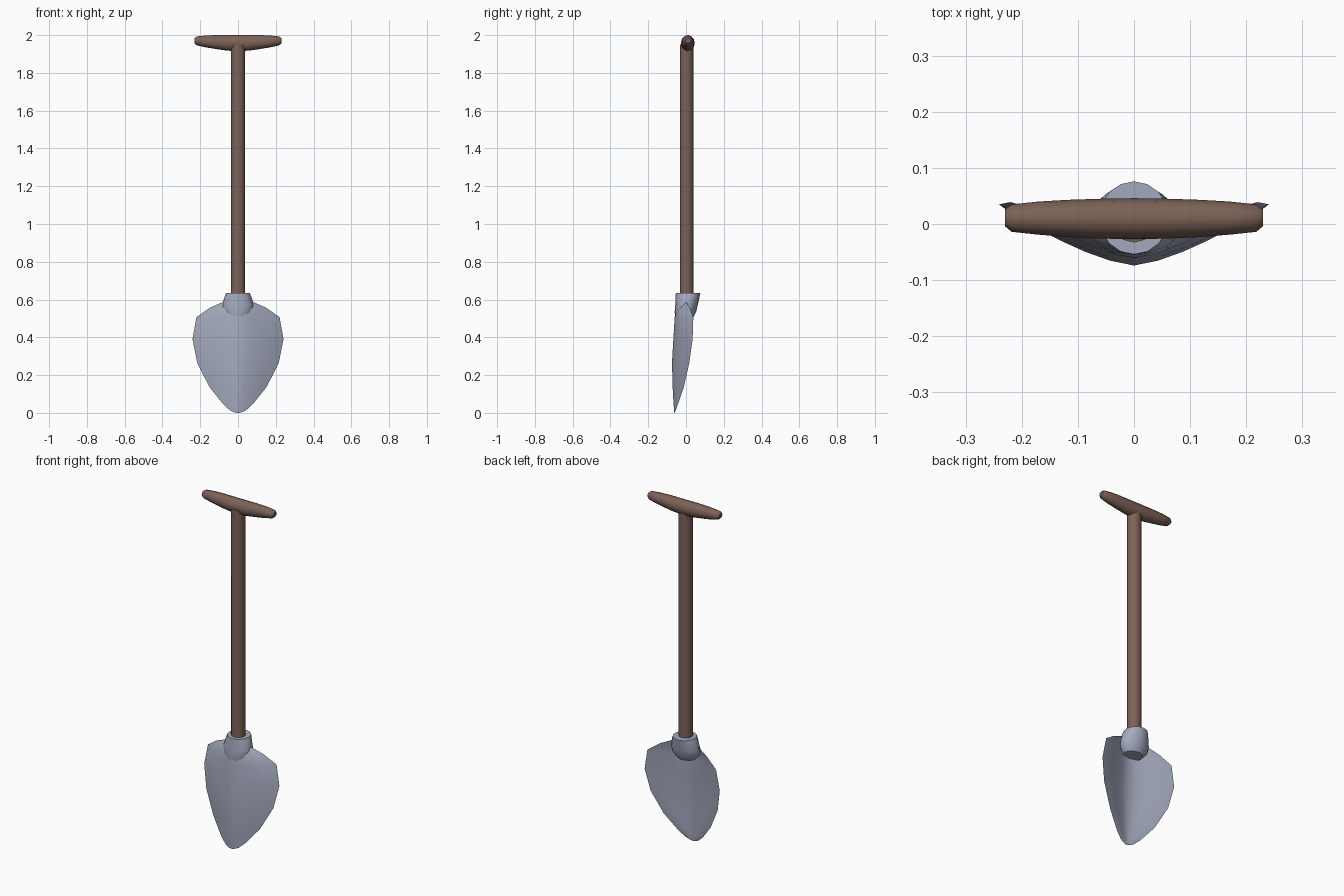
import bpy, bmesh, math

if "Cube" in bpy.data.objects:
    bpy.data.objects.remove(bpy.data.objects["Cube"])


def material(name, rgb):
    m = bpy.data.materials.new(name)
    m.diffuse_color = (*rgb, 1)
    m.use_nodes = True
    m.node_tree.nodes["Principled BSDF"].inputs["Base Color"].default_value = m.diffuse_color
    return m


WOOD = material("brown wood", (0.20, 0.122, 0.094))
STEEL = material("blue grey steel", (0.37, 0.40, 0.51))


def loft(name, rings, mat, angle=45):
    """Skin a list of equal-length point rings and cap both ends."""
    bm = bmesh.new()
    vs = [[bm.verts.new(p) for p in r] for r in rings]
    n = len(vs[0])
    for a, b in zip(vs, vs[1:]):
        for i in range(n):
            j = (i + 1) % n
            bm.faces.new((a[i], a[j], b[j], b[i]))
    bm.faces.new(vs[0][::-1])
    bm.faces.new(vs[-1])
    bmesh.ops.recalc_face_normals(bm, faces=bm.faces)
    me = bpy.data.meshes.new(name)
    bm.to_mesh(me)
    bm.free()
    me.materials.append(mat)
    ob = bpy.data.objects.new(name, me)
    bpy.context.collection.objects.link(ob)
    bpy.ops.object.select_all(action='DESELECT')
    ob.select_set(True)
    bpy.context.view_layer.objects.active = ob
    bpy.ops.object.shade_smooth_by_angle(angle=math.radians(angle))
    return ob


def ellipse(a0, a1, b0, b1, n=12):
    """Points of an ellipse filling the box a0..a1 by b0..b1."""
    return [((a0 + a1) / 2 + (a1 - a0) / 2 * math.cos(math.tau * i / n),
             (b0 + b1) / 2 + (b1 - b0) / 2 * math.sin(math.tau * i / n))
            for i in range(n)]


# Straight wooden shaft
loft("shaft", [[(x, y, z) for x, y in ellipse(-0.038, 0.038, -0.033, 0.039)]
               for z in (0.58, 1.95)], WOOD)

# Cross grip: flat along the top, bellied underneath; (x, y0, y1, z0, z1)
half = [(0.06, -0.026, 0.045, 1.918, 2.0), (0.12, -0.023, 0.043, 1.927, 2.0),
        (0.17, -0.019, 0.040, 1.935, 1.998), (0.218, -0.014, 0.035, 1.946, 1.993),
        (0.23, -0.004, 0.026, 1.957, 1.983)]
stations = ([(-s[0], *s[1:]) for s in reversed(half)]
            + [(0, -0.027, 0.046, 1.915, 2.0)] + half)
loft("grip", [[(x, y, z) for y, z in ellipse(y0, y1, z0, z1)]
              for x, y0, y1, z0, z1 in stations], WOOD)

# Collar around the shaft, leaning back at the top; (z, half width, y0, y1)
collar = [(0.635, 0.062, -0.054, 0.076), (0.615, 0.071, -0.055, 0.072),
          (0.57, 0.085, -0.057, 0.062), (0.535, 0.082, -0.060, 0.054),
          (0.505, 0.055, -0.058, 0.038)]
loft("collar", [[(x, y, z) for x, y in ellipse(-w, w, y0, y1, 16)]
                for z, w, y0, y1 in collar], STEEL)

# Blade rows: half width, rim z, rim y, centre z, centre y
rows = [(0.018, 0.003, -0.060, 0.0, -0.062), (0.042, 0.013, -0.055, 0.010, -0.063),
        (0.080, 0.048, -0.042, 0.048, -0.066), (0.150, 0.135, -0.012, 0.14, -0.071),
        (0.215, 0.262, 0.017, 0.27, -0.074), (0.241, 0.39, 0.035, 0.39, -0.067),
        (0.220, 0.507, 0.039, 0.49, -0.061), (0.150, 0.556, 0.020, 0.55, -0.056),
        (0.085, 0.585, 0.003, 0.58, -0.045)]


def blade_ring(w, ze, ye, zc, yc):
    """Thin lens section, bulging forward and meeting at sharp rims."""
    ts = [i / 5 for i in range(-5, 6)]
    ring = []
    for t, back in [(t, 0) for t in ts] + [(t, 1) for t in ts[-2:0:-1]]:
        k = abs(t) ** 1.45
        thick = back * 0.09 * w * (1 - t ** 4)
        ring.append((w * t, yc + (ye - yc) * k + thick, zc + (ze - zc) * k))
    return ring


loft("blade", [blade_ring(*r) for r in rows], STEEL, 50)
